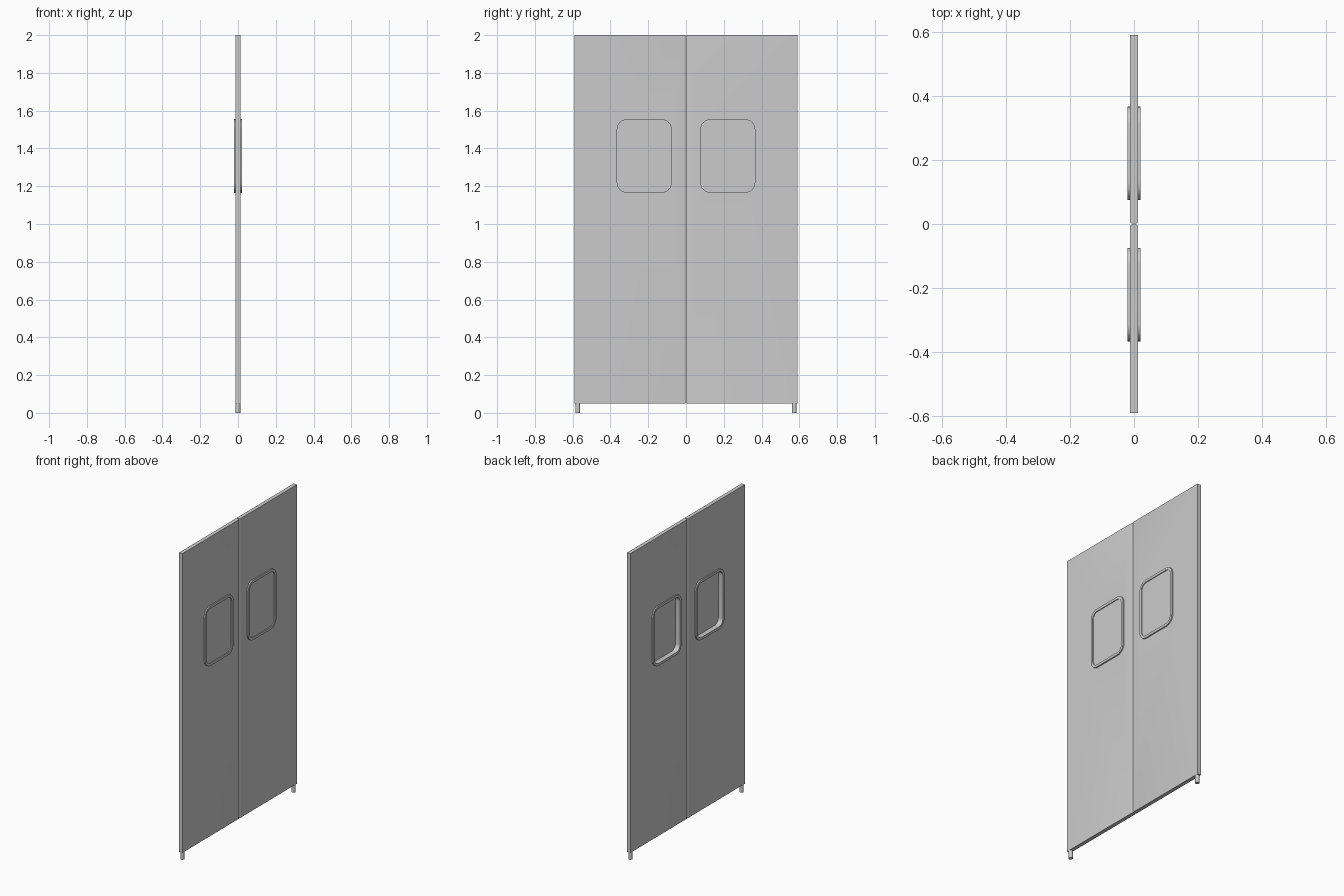
import bpy, bmesh
from math import sin, cos, pi, radians

if "Cube" in bpy.data.objects:
    bpy.data.objects.remove(bpy.data.objects["Cube"])

HALF_T = 0.0125               # half door thickness
WY, WZ = 0.221, 1.36          # window centre
WW, WH, WR = 0.292, 0.39, 0.055  # frame outer width, height, corner radius
RIM = 0.0165                  # frame rim width


def rounded(cy, cz, w, h, r, n=8):
    pts = []
    for k, (sy, sz) in enumerate([(1, 1), (-1, 1), (-1, -1), (1, -1)]):
        for i in range(n + 1):
            a = k * pi / 2 + i * pi / 2 / n
            pts.append((cy + sy * (w / 2 - r) + r * cos(a),
                        cz + sz * (h / 2 - r) + r * sin(a)))
    return pts


def finish(name, bm):
    bmesh.ops.recalc_face_normals(bm, faces=bm.faces)
    me = bpy.data.meshes.new(name)
    bm.to_mesh(me)
    bm.free()
    ob = bpy.data.objects.new(name, me)
    bpy.context.collection.objects.link(ob)
    return ob


def activate(ob):
    bpy.ops.object.select_all(action='DESELECT')
    ob.select_set(True)
    bpy.context.view_layer.objects.active = ob


def smooth(ob):
    activate(ob)
    bpy.ops.object.shade_smooth_by_angle(angle=radians(35))


def slab(name, pts, x0, x1):
    # outline in the yz plane, extruded along x
    bm = bmesh.new()
    a = [bm.verts.new((x0, y, z)) for y, z in pts]
    b = [bm.verts.new((x1, y, z)) for y, z in pts]
    bm.faces.new(a)
    bm.faces.new(b)
    for i in range(len(pts)):
        j = (i + 1) % len(pts)
        bm.faces.new((a[i], a[j], b[j], b[i]))
    return finish(name, bm)


def ring(name, outer, inner, x0, x1):
    # closed rectangular section swept round the window
    bm = bmesh.new()
    loops = [[bm.verts.new((x, y, z)) for y, z in p]
             for p, x in ((outer, x0), (outer, x1), (inner, x1), (inner, x0))]
    n = len(outer)
    for k in range(4):
        p, q = loops[k], loops[(k + 1) % 4]
        for i in range(n):
            j = (i + 1) % n
            bm.faces.new((p[i], p[j], q[j], q[i]))
    return finish(name, bm)


def door_panel(name, s):
    # plan outline with a softened meeting edge, extruded upwards
    y0, y1, c = 0.002, 0.591, 0.007
    plan = [(-HALF_T, y1)]
    for i in range(5):
        a = i * pi / 8
        plan.append((-HALF_T + c * (1 - cos(a)), y0 + c * (1 - sin(a))))
    plan += [(-x, y) for x, y in reversed(plan)]
    bm = bmesh.new()
    f = bm.faces.new([bm.verts.new((x, s * y, 0.05)) for x, y in plan])
    up = bmesh.ops.extrude_face_region(bm, geom=[f], use_keep_orig=True)
    bmesh.ops.translate(bm, vec=(0, 0, 1.95),
                        verts=[v for v in up['geom'] if isinstance(v, bmesh.types.BMVert)])
    return finish(name, bm)


for side, s in (("left", -1), ("right", 1)):
    cy = s * WY
    outer = rounded(cy, WZ, WW, WH, WR)
    inner = rounded(cy, WZ, WW - 2 * RIM, WH - 2 * RIM, WR - RIM)

    # door leaf with window opening
    door = door_panel(side + "_door", s)
    hole = rounded(cy, WZ, WW - RIM, WH - RIM, WR - RIM / 2)
    cutter = slab(side + "_window_cutter", hole, -0.1, 0.1)
    cutter.hide_render = True
    activate(door)
    mod = door.modifiers.new("window_opening", 'BOOLEAN')
    mod.operation = 'DIFFERENCE'
    mod.solver = 'EXACT'
    mod.object = cutter
    bpy.ops.object.modifier_apply(modifier=mod.name)
    bpy.data.objects.remove(cutter)
    smooth(door)

    # window frame and pane set near the +x face
    smooth(ring(side + "_window_frame", outer, inner, -0.0205, 0.0205))
    slab(side + "_window_pane", inner, 0.012, 0.015)

    # pivot pin under the hinge edge
    bpy.ops.mesh.primitive_cylinder_add(vertices=24, radius=0.0125, depth=0.05,
                                        location=(0, s * 0.573, 0.025))
    pin = bpy.context.object
    pin.name = side + "_pivot_pin"
    smooth(pin)
